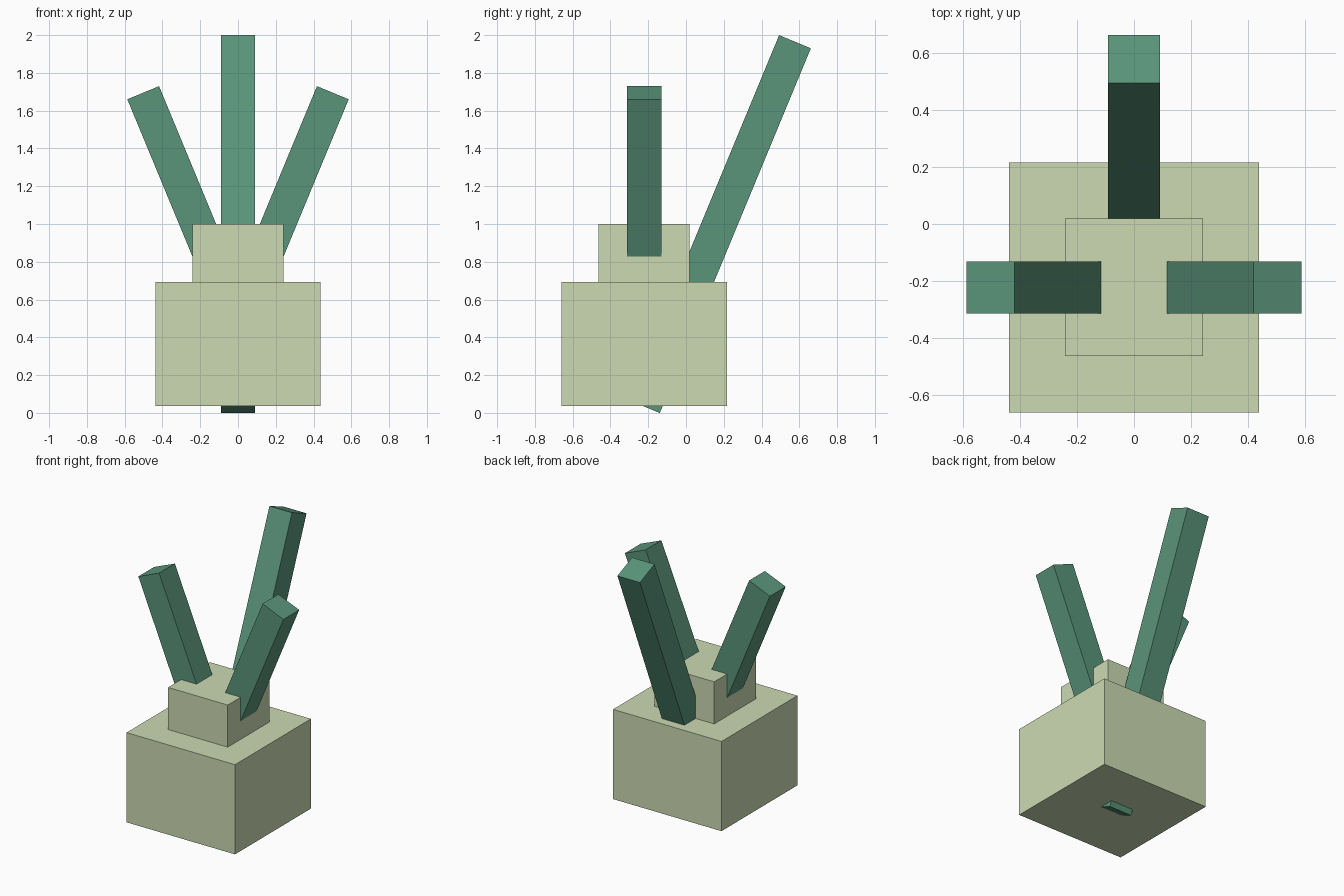
import bpy
import math
from mathutils import Vector

old = bpy.data.objects.get("Cube")
if old:
    bpy.data.objects.remove(old, do_unlink=True)


def material(name, srgb):
    lin = [((c / 255 + 0.055) / 1.055) ** 2.4 for c in srgb] + [1.0]
    mat = bpy.data.materials.new(name)
    mat.use_nodes = True
    mat.diffuse_color = lin
    mat.node_tree.nodes["Principled BSDF"].inputs["Base Color"].default_value = lin
    return mat


pale = material("pale sage", (203, 218, 178))
green = material("deep green", (90, 148, 122))


def block(name, size, centre, mat, rotation=(0, 0, 0)):
    bpy.ops.mesh.primitive_cube_add(size=1, location=centre, rotation=rotation)
    obj = bpy.context.object
    obj.name = name
    obj.scale = size
    obj.data.materials.append(mat)
    return obj


def prong(name, top, length, rotation):
    # square bar hanging down its own axis from the centre of its top end
    obj = block(name, (0.182, 0.182, length), top, green, rotation)
    axis = obj.rotation_euler.to_matrix() @ Vector((0, 0, 1))
    obj.location = Vector(top) - axis * length / 2


# Stacked pot
block("base_block", (0.876, 0.876, 0.655), (0, -0.222, 0.365), pale)
block("upper_block", (0.482, 0.482, 0.35), (0, -0.222, 0.825), pale)

# Leaning prongs
lean = math.radians(22.5)
prong("back_prong", (0, 0.577, 1.965), 2.09, (-lean, 0, 0))
for side, name in ((1, "left_prong"), (-1, "right_prong")):
    prong(name, (side * 0.502, -0.222, 1.695), 1.4, (0, side * lean, 0))
